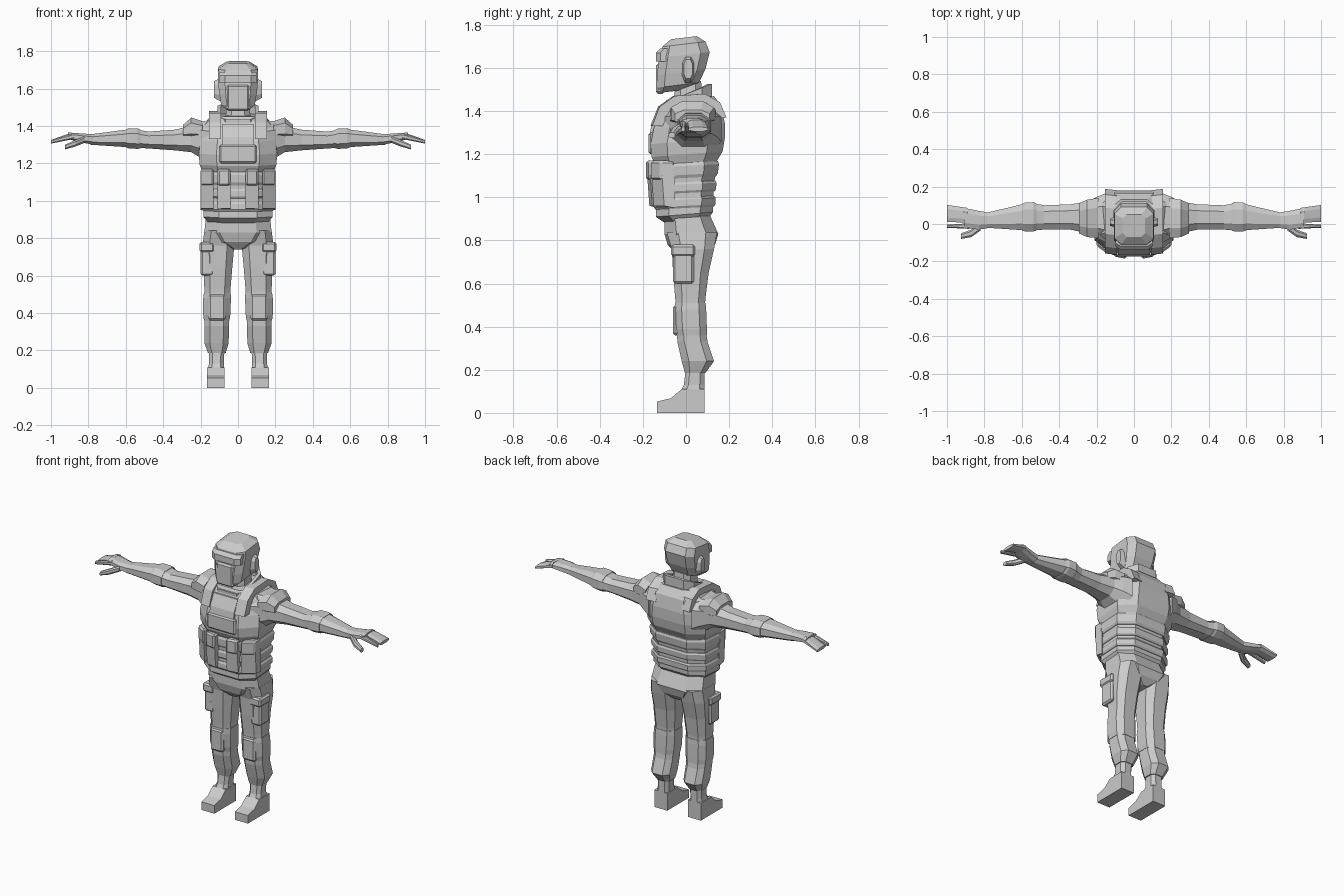
import bpy
import bmesh

cube = bpy.data.objects.get("Cube")
if cube:
    bpy.data.objects.remove(cube, do_unlink=True)

shade = 0.6
grey = bpy.data.materials.new("plain_grey")
grey.use_nodes = True
grey.diffuse_color = (shade, shade, shade, 1)
grey.node_tree.nodes["Principled BSDF"].inputs["Base Color"].default_value = grey.diffuse_color


def skin(name, rings, mirror=False, closed=True):
    """Skin a list of equal rings of points into one flat-shaded object."""
    bm = bmesh.new()
    loops = [[bm.verts.new(point) for point in ring] for ring in rings]
    for lower, upper in zip(loops, loops[1:]):
        for i in range(len(lower)):
            bm.faces.new((lower[i - 1], lower[i], upper[i], upper[i - 1]))
    if closed:
        bm.faces.new(loops[0])
        bm.faces.new(loops[-1])
    bmesh.ops.recalc_face_normals(bm, faces=bm.faces)
    mesh = bpy.data.meshes.new(name)
    bm.to_mesh(mesh)
    bm.free()
    mesh.materials.append(grey)
    obj = bpy.data.objects.new(name, mesh)
    bpy.context.collection.objects.link(obj)
    if mirror:
        obj.modifiers.new("mirror", "MIRROR").use_mirror_merge = False
    return obj


def octagon(low_u, high_u, low_v, high_v, chamfer):
    """Rectangle with its corners cut by a share of its half size."""
    mid_u, mid_v = (low_u + high_u) / 2, (low_v + high_v) / 2
    half_u, half_v, keep = high_u - mid_u, high_v - mid_v, 1 - chamfer
    corners = [(1, -keep), (1, keep), (keep, 1), (-keep, 1)]
    corners += [(-s, -t) for s, t in corners]
    return [(mid_u + s * half_u, mid_v + t * half_v) for s, t in corners]


def upright(name, sections, chamfer=0.45, mirror=False, closed=True, tilt=0):
    """Sections (z, left x, right x, front y, back y); tilt raises the back."""
    rings = [[(x, y, z + tilt * (y - (front + back) / 2))
              for x, y in octagon(left, right, front, back, chamfer)]
             for z, left, right, front, back in sections]
    return skin(name, rings, mirror, closed)


def outward(name, sections, chamfer=0.5):
    """Sections (x, front y, back y, bottom z, top z), on both sides."""
    return skin(name, [[(x, y, z) for y, z in octagon(*sides, chamfer)]
                       for x, *sides in sections], True)


def centred(sections):
    return [(z, -half, half, front, back) for z, half, front, back in sections]


def section_at(sections, place):
    """Cross-section between the two nearest given ones."""
    for low, high in zip(sections, sections[1:]):
        if low[0] <= place <= high[0]:
            share = (place - low[0]) / (high[0] - low[0])
            return [a + share * (b - a) for a, b in zip(low, high)]


def wrapped(sections, start, end, grow):
    """Raised band with sloping rims that follows a limb or the torso."""
    rim = (end - start) / 5
    result = []
    for place, out in ((start, grow / 3), (start + rim, grow), (end - rim, grow), (end, grow / 3)):
        _, a, b, c, d = section_at(sections, place)
        result.append((place, a - out, b + out, c - out, d + out))
    return result


def prism(name, profile, left, right, yaw=0.0, mirror=True):
    """Side profile (y, z) spread in x; yaw slants the outer end back."""
    return skin(name, [[(x, y + yaw * (x - left), z) for y, z in profile]
                       for x in (left, right)], mirror)


def slab(name, left, right, front, back, bottom, top, yaw=0.0, mirror=True):
    """Box with softened edges."""
    corners = [(front, bottom), (front, top), (back, top), (back, bottom)]
    obj = prism(name, corners, left, right, yaw, False)
    obj.modifiers.new("soft_edges", "BEVEL").width = 0.01
    obj.modifiers["soft_edges"].segments = 1
    if mirror:
        obj.modifiers.new("mirror", "MIRROR").use_mirror_merge = False
    return obj


# Head, neck and cap
head = centred([(1.49, .06, -.13, -.02), (1.52, .09, -.135, .06), (1.58, .1, -.135, .09),
                (1.66, .108, -.125, .11), (1.71, .105, -.11, .09), (1.74, .06, -.07, .05)])
upright("head", head, .35, tilt=.12)
upright("neck", centred([(1.4, .07, -.06, .08), (1.54, .06, -.05, .07)]))
upright("cap_band", centred([(1.63, .1, -.14, 0), (1.67, .1, -.14, 0), (1.69, .1, -.12, 0)]), .3)
slab("face_mask", -.06, .06, -.14, -.1, 1.48, 1.62, mirror=False)
outward("ear_cover", [(.09, -.02, .04, 1.53, 1.66), (.127, -.01, .03, 1.55, 1.64)])

# High collar, taller at the back
collar = upright("collar", centred([(1.41, .11, -.11, .12), (1.48, .11, -.11, .12)]),
                 .4, closed=False, tilt=.4)
thickness = collar.modifiers.new("thickness", "SOLIDIFY")
thickness.thickness = .02

# Torso
torso = centred([(.89, .16, -.1, .1), (.92, .185, -.14, .125), (1.05, .183, -.135, .13),
                 (1.16, .19, -.14, .145), (1.2, .205, -.16, .17), (1.26, .21, -.165, .18),
                 (1.33, .2, -.15, .18), (1.41, .18, -.12, .165), (1.46, .13, -.09, .13)])
upright("jacket", torso, tilt=.08)

# Vest bands
for label, bottom, top in (("lower", .95, 1), ("middle", 1.02, 1.07), ("upper", 1.09, 1.16)):
    upright(label + "_vest_band", wrapped(torso, bottom, top, .01), tilt=.05)

# Chest panel and shoulder straps
prism("chest_panel", [(-.17, 1.28), (-.16, 1.34), (-.125, 1.41), (-.1, 1.41), (-.1, 1.28)],
      -.085, .085, mirror=False)
prism("shoulder_strap", [(-.165, 1.33), (-.13, 1.42), (-.06, 1.47), (.08, 1.48), (.15, 1.44),
                         (.18, 1.37), (-.08, 1.33)], .09, .155, .12)
slab("chest_flap", -.1, .1, -.175, -.12, 1.2, 1.3, mirror=False)

# Ammunition pouches with flaps
for label, left, right, front, yaw in (("inner", .04, .11, -.18, .2), ("outer", .13, .2, -.16, .7)):
    rear = front + .06
    prism(label + "_pouch", [(rear, .95), (front + .01, .96), (front, 1.1), (rear, 1.1)],
          left, right, yaw)
    slab(label + "_pouch_flap", left, right, front - .007, rear, 1.08, 1.17, yaw)

# Sleeves, elbow bands and shoulder pads
sleeve = [(.15, -.1, .165, 1.2, 1.43), (.2, -.075, .145, 1.23, 1.425), (.25, -.05, .12, 1.26, 1.4),
          (.34, -.03, .105, 1.27, 1.38), (.48, -.03, .1, 1.28, 1.37), (.56, -.035, .115, 1.285, 1.385),
          (.64, -.03, .095, 1.29, 1.375), (.79, -.02, .06, 1.3, 1.355)]
outward("sleeve", sleeve)
outward("elbow_band", wrapped(sleeve, .52, .6, .006))
outward("shoulder_pad", [(.19, -.075, .14, 1.33, 1.425), (.25, -.07, .13, 1.33, 1.445),
                         (.295, -.05, .11, 1.335, 1.405)])

# Hands
outward("palm", [(.77, -.02, .06, 1.3, 1.355), (.83, -.03, .07, 1.31, 1.36),
                 (.91, -.02, .086, 1.33, 1.365)])
outward("fingers", [(.89, .006, .086, 1.33, 1.365), (1, .012, .102, 1.306, 1.325)])
outward("index_finger", [(.88, -.026, .004, 1.33, 1.36), (1, -.02, -.004, 1.306, 1.325)])
outward("thumb", [(.82, -.035, .01, 1.31, 1.345), (.87, -.07, -.03, 1.29, 1.325),
                  (.925, -.08, -.05, 1.275, 1.3)])

# Trousers
upright("hips", centred([(.74, .03, -.05, .1), (.78, .13, -.085, .135),
                         (.83, .18, -.1, .15), (.93, .17, -.1, .105)]))
leg = [(.185, .066, .16, -.005, .09), (.24, .05, .18, -.02, .13), (.33, .048, .18, -.04, .1),
       (.43, .047, .18, -.045, .085), (.53, .04, .18, -.05, .09), (.65, .03, .185, -.06, .105),
       (.76, .02, .19, -.066, .13), (.84, .02, .18, -.09, .145)]
upright("trouser_leg", leg, mirror=True)

# Knee pads and thigh pockets
upright("knee_band", wrapped(leg, .36, .51, .006), mirror=True)
slab("knee_pad", .068, .158, -.06, -.02, .36, .5)
slab("thigh_pocket", .13, .2, -.06, .036, .6, .77)
slab("thigh_pocket_flap", .125, .206, -.07, .042, .725, .78)

# Boots
toe, heel = -.135, .085
prism("boot_foot", [(toe, 0), (toe, .052), (-.07, .068), (-.02, .11), (heel, .11), (heel, 0)],
      .073, .165)
upright("boot_shaft", [(.09, .073, .163, -.03, heel), (.13, .076, .155, -.01, heel),
                       (.21, .072, .155, 0, heel)], mirror=True)
